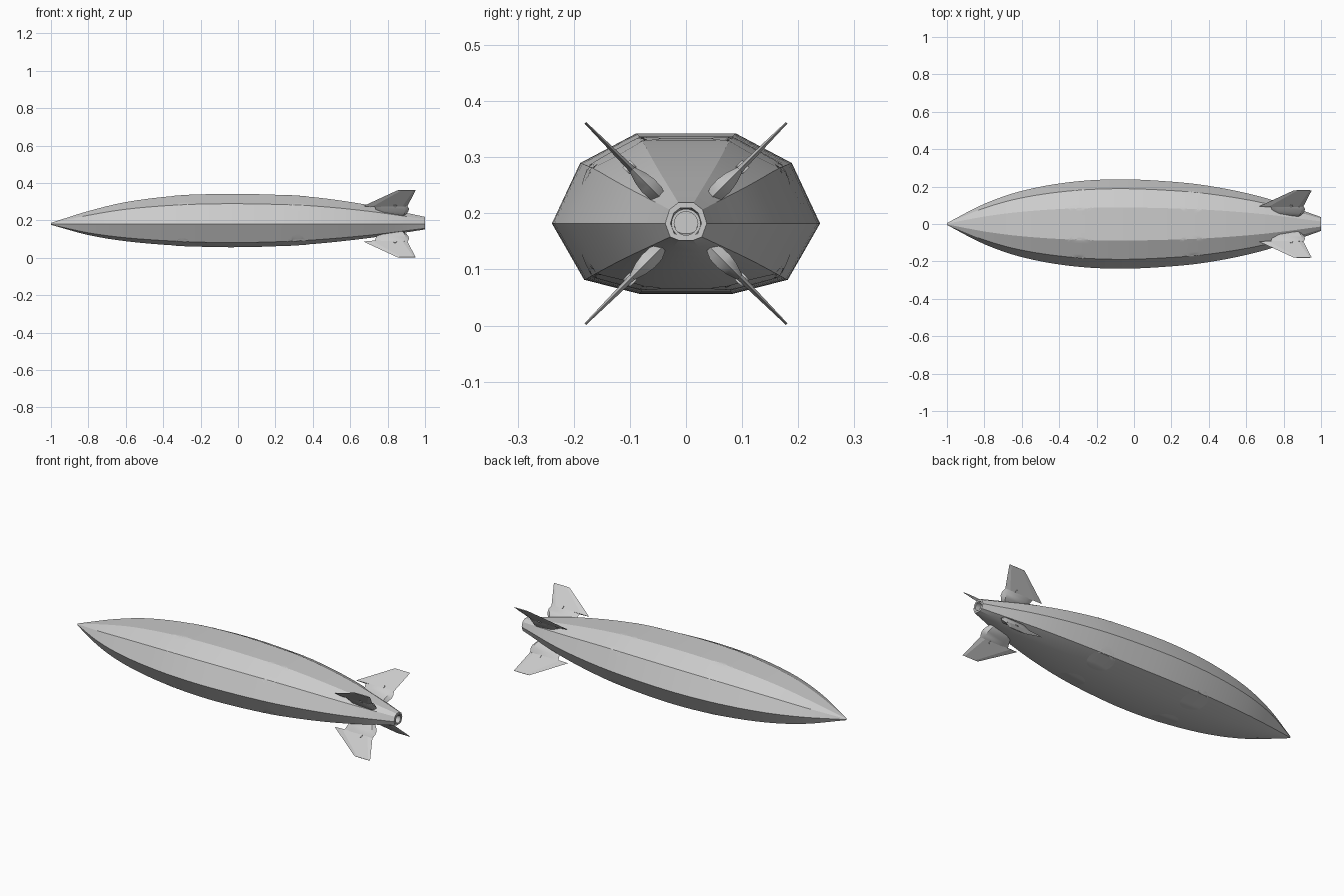
import bpy, bmesh, math
from mathutils import Vector, Matrix
from mathutils.bvhtree import BVHTree

if "Cube" in bpy.data.objects:
    bpy.data.objects.remove(bpy.data.objects["Cube"])

AXIS_Z = 0.182
grey = bpy.data.materials.new("hull grey")
grey.use_nodes = True
tone = (0.6, 0.6, 0.6, 1)
grey.diffuse_color = tone
grey.node_tree.nodes["Principled BSDF"].inputs["Base Color"].default_value = tone


def finish(name, bm, angle=None):
    """Turn a bmesh into a shaded object."""
    bmesh.ops.recalc_face_normals(bm, faces=bm.faces)
    mesh = bpy.data.meshes.new(name)
    bm.to_mesh(mesh)
    bm.free()
    mesh.materials.append(grey)
    obj = bpy.data.objects.new(name, mesh)
    bpy.context.collection.objects.link(obj)
    if angle:
        bpy.ops.object.select_all(action='DESELECT')
        obj.select_set(True)
        bpy.context.view_layer.objects.active = obj
        bpy.ops.object.shade_smooth_by_angle(angle=math.radians(angle))
    return obj


def loft(bm, rings, cap_start=True, cap_end=True):
    """Skin closed rings of equal point count."""
    loops = [[bm.verts.new(p) for p in ring] for ring in rings]
    n = len(loops[0])
    for a, b in zip(loops, loops[1:]):
        for i in range(n):
            j = (i + 1) % n
            bm.faces.new((a[i], a[j], b[j], b[i]))
    if cap_start:
        bm.faces.new(loops[0])
    if cap_end:
        bm.faces.new(loops[-1])


# Hull stations: x, half width, height above and depth below the axis
STATIONS = [
    (-1, .005, .005, .005), (-.8, .108, .068, .06), (-.6, .177, .116, .093),
    (-.35, .223, .148, .115), (-.1, .239, .16, .125), (.15, .23, .157, .122),
    (.4, .204, .143, .108), (.7, .14, .1, .076), (1, .037, .037, .03)]


def slope(i, k):
    a, b = STATIONS[max(i - 1, 0)], STATIONS[min(i + 1, len(STATIONS) - 1)]
    return (b[k] - a[k]) / (b[0] - a[0])


def smooth_stations(steps=4):
    for i in range(len(STATIONS) - 1):
        a, b = STATIONS[i], STATIONS[i + 1]
        h = b[0] - a[0]
        for s in range(steps):
            t = s / steps
            row = [a[0] + h * t]
            for k in (1, 2, 3):
                row.append((1 + 2 * t) * (1 - t) ** 2 * a[k] + t * t * (3 - 2 * t) * b[k]
                           + h * t * (1 - t) * ((1 - t) * slope(i, k) - t * slope(i + 1, k)))
            yield row
    yield STATIONS[-1]


def section(x, w, up, down):
    """Ten-sided cross-section with a flat top and bottom."""
    half = [(.37, up), (.79, up * .67), (1, 0), (.76, -down * .8), (.35, -down)]
    pts = half + [(-y, z) for y, z in reversed(half)]
    return [Vector((x, y * w, AXIS_Z + z)) for y, z in pts]


# Hull, with an open recess at the stern
rings = [section(*row) for row in smooth_stations()]
for x, scale in ((1, .75), (.96, .72)):
    rings.append([Vector((x, p.y * scale, AXIS_Z + (p.z - AXIS_Z) * scale)) for p in rings[-1]])
bm = bmesh.new()
loft(bm, rings)
bmesh.ops.recalc_face_normals(bm, faces=bm.faces)
hull_tree = BVHTree.FromBMesh(bm)
finish("hull", bm, 18)


# Stern nozzle ring
def circle(x, r, n=24):
    return [Vector((x, r * math.cos(i * math.tau / n), AXIS_Z + r * math.sin(i * math.tau / n)))
            for i in range(n)]


bm = bmesh.new()
loft(bm, [circle(.96, .026), circle(1, .026), circle(1, .021), circle(.97, .021)], False, True)
finish("nozzle", bm, 30)

# Round hatches laid flush on the hull, above and below
for side_name, side in (("left", 1), ("right", -1)):
    for end_name, cx in (("front", -.29), ("rear", .31)):
        for level, up in (("upper", 1), ("lower", -1)):
            bm = bmesh.new()
            bmesh.ops.create_grid(bm, x_segments=12, y_segments=12, size=1)
            for v in bm.verts:
                # Map the square grid to a disc, then drop it on the hull
                x, y = v.co.x, v.co.y
                dx = x * math.sqrt(1 - y * y / 2) * .07
                dy = y * math.sqrt(1 - x * x / 2) * .07
                start = Vector((cx + dx, side * .115 + dy, AXIS_Z + up))
                hit, normal, _, _ = hull_tree.ray_cast(start, Vector((0, 0, -up)))
                v.co = hit + Vector((0, 0, up * .0012))
            hatch = finish(f"{level}_{end_name}_{side_name}_hatch", bm, 18)
            if up < 0:
                hatch.data.flip_normals()


# Fins: built pointing up along z, then turned about the hull axis
def place(bm, angle):
    turn = Matrix.Translation((0, 0, AXIS_Z)) @ Matrix.Rotation(angle, 4, 'X')
    bmesh.ops.transform(bm, matrix=turn, verts=bm.verts)


def blade_ring(lead, trail, r, t):
    """Thin six-sided aerofoil slice."""
    a, b = lead + (trail - lead) * .2, trail - (trail - lead) * .12
    return [Vector(p) for p in ((lead, 0, r), (a, t, r), (b, t, r),
                                (trail, 0, r), (b, -t, r), (a, -t, r))]


for name, degrees in (("upper_left", 45), ("upper_right", -45),
                      ("lower_left", 135), ("lower_right", -135)):
    angle = math.radians(degrees)

    # Swept blade
    bm = bmesh.new()
    loft(bm, [blade_ring(.67, .906, .134, .006), blade_ring(.853, .95, .2535, .002)])
    place(bm, angle)
    finish(name + "_fin", bm)

    # Thick root with a rounded trailing edge
    bm = bmesh.new()
    loft(bm, [blade_ring(.76, .885, .058, .007), blade_ring(.75, .9, .075, .015),
              blade_ring(.74, .912, .095, .016), blade_ring(.735, .914, .115, .013),
              blade_ring(.73, .906, .136, .006)])
    place(bm, angle)
    finish(name + "_fin_root", bm, 30)

    # Hinge pin through the blade
    bm = bmesh.new()
    bmesh.ops.create_cone(bm, cap_ends=True, segments=12, radius1=.009, radius2=.009, depth=.018,
                          matrix=Matrix.Translation((.84, 0, .142)) @ Matrix.Rotation(math.pi / 2, 4, 'X'))
    place(bm, angle)
    finish(name + "_fin_pin", bm, 30)
